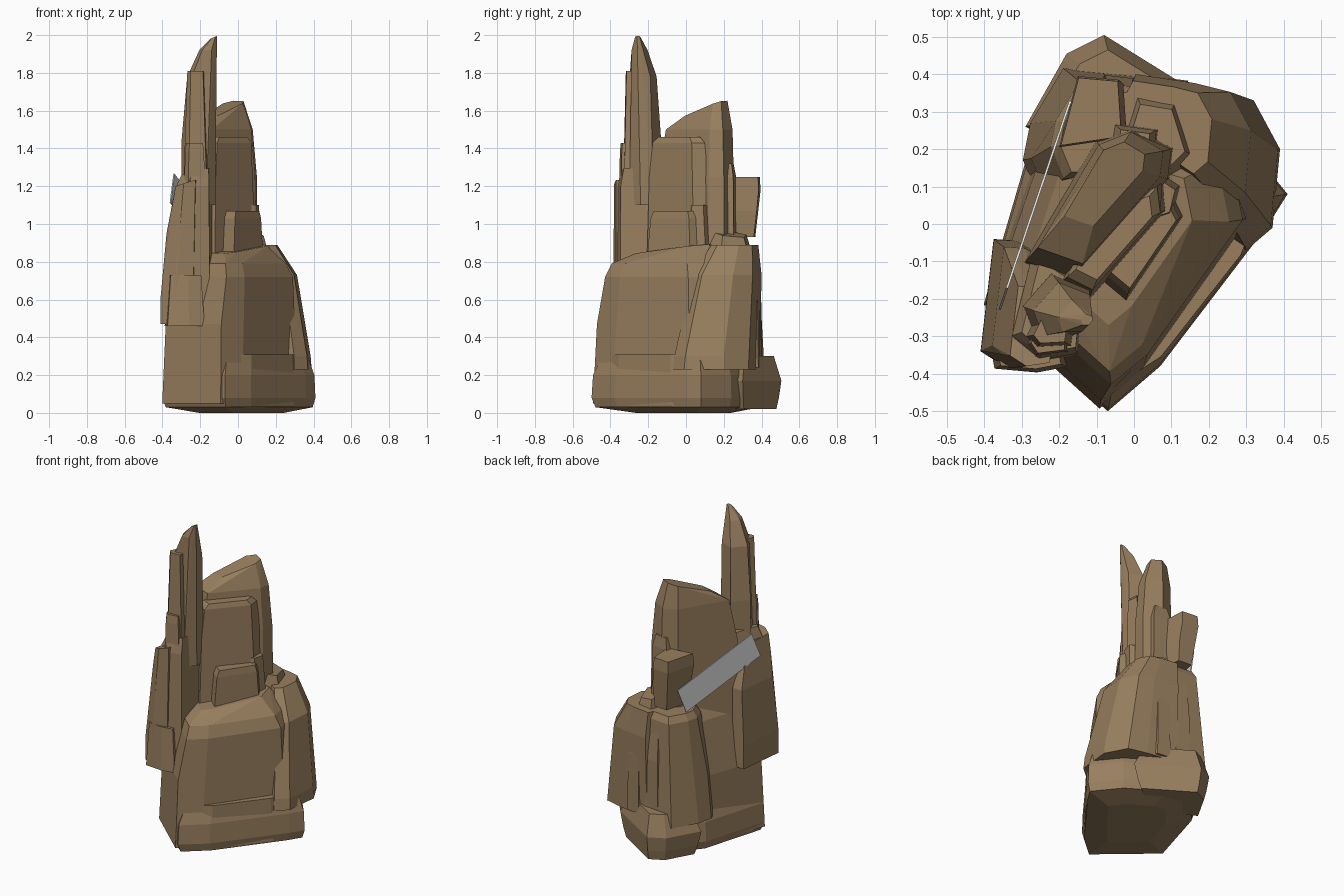
import bpy, bmesh, math
from mathutils import Vector


def material(name, rgb):
    m = bpy.data.materials.new(name)
    m.diffuse_color = (*rgb, 1)
    return m


ROCK = material("brown rock", (0.315, 0.212, 0.114))
GREY = material("plain grey", (0.8, 0.8, 0.8))


def finish(name, bm, mat):
    bmesh.ops.recalc_face_normals(bm, faces=bm.faces)
    me = bpy.data.meshes.new(name)
    bm.to_mesh(me)
    bm.free()
    me.materials.append(mat)
    ob = bpy.data.objects.new(name, me)
    bpy.context.collection.objects.link(ob)
    return ob


def rock(name, foot, levels, tilt=(0, 0)):
    """Hull of a footprint repeated at levels (z, scale, dx, dy); the last level is tilted."""
    cx = sum(p[0] for p in foot) / len(foot)
    cy = sum(p[1] for p in foot) / len(foot)
    bm = bmesh.new()
    for i, lv in enumerate(levels):
        z, s, dx, dy = (tuple(lv) + (0, 0))[:4]
        k = 1 if i == len(levels) - 1 else 0
        for x, y in foot:
            u, v = (x - cx) * s, (y - cy) * s
            bm.verts.new((cx + u + dx, cy + v + dy, z + k * (tilt[0] * u + tilt[1] * v)))
    bmesh.ops.convex_hull(bm, input=bm.verts)
    loose = [v for v in bm.verts if not v.link_faces]
    bmesh.ops.delete(bm, geom=loose, context='VERTS')
    bmesh.ops.dissolve_limit(bm, angle_limit=math.radians(4), verts=bm.verts, edges=bm.edges)
    return finish(name, bm, ROCK)


# Base: plinth, ledge and rear foot
rock("plinth", [(-.40, -.21), (-.07, -.50), (.07, -.38), (.36, 0), (.41, .08), (.28, .24),
                (.05, .38), (-.1, .41), (-.28, .2)],
     [(0, .55), (.03, .96), (.08, 1), (.2, .985), (.28, .91)])
rock("front_ledge", [(-.04, -.43), (.07, -.36), (.29, -.08), (.33, .02), (.15, .03), (-.08, -.33)],
     [(.04, 1.04), (.31, .97)])
rock("rear_foot", [(.08, .41), (-.08, .505), (-.18, .455), (-.29, .26), (0, .1), (.25, .3)],
     [(.02, .84), (.08, .92), (.17, 1), (.3, .76)])

# Large lower body and the overhanging slabs behind it
rock("lower_body", [(-.39, -.21), (-.09, -.48), (.02, -.39), (.31, .02), (.27, .22), (0, .3), (-.25, .2)],
     [(.05, 1.03), (.47, .98), (.54, .92, .015, 0), (.72, .88, .02, 0), (.79, .8, .01, 0),
      (.87, .56, -.01, .02)], (.05, .1))
rock("right_slab", [(.37, -.01), (.39, .2), (.32, .33), (.2, .36), (0, .39), (-.1, .2), (.3, -.07)],
     [(.23, 1), (.3, .97), (.73, .79, -.04, .05), (.89, .54, -.1, .08)])
rock("rear_slab", [(-.3, .17), (-.28, .27), (-.19, .42), (.02, .4), (.1, .2), (-.1, .05), (-.25, .05)],
     [(.22, .98), (.5, .9, .01, 0), (.85, .7, .03, .02), (.89, .6, .04, .02)])
for i, (bx, by, top) in enumerate([(-.04, .34, .84), (.1, .33, .8)]):
    rock(f"rear_buttress_{i + 1}", [(bx - .06, by), (bx - .04, by + .06), (bx + .04, by + .05), (bx + .06, by - .02)],
         [(.24, 1.1), (.6, .95), (top, .75, 0, -.02)])

# Left wall of the outcrop, hanging over the base
rock("outer_wall", [(-.41, -.34), (-.34, -.385), (-.24, -.37), (-.2, -.1), (-.31, -.045), (-.375, -.04)],
     [(.47, 1), (.62, .99), (.95, .88, .02, 0), (1.09, .72, .034, -.045), (1.21, .62, .042, -.06)], (.3, -.1))
rock("inner_wall", [(-.33, -.3), (-.26, -.37), (-.15, -.35), (-.13, -.15), (-.27, -.06)],
     [(.47, 1), (1.2, .96), (1.28, .8, .01, 0)], (.25, 0))
rock("wall_toe", [(-.385, -.3), (-.37, -.385), (-.26, -.395), (-.18, -.38), (-.2, -.25)],
     [(.46, 1.03), (.73, .85)])

# Tall spire and its front flakes
rock("spire", [(-.3, -.22), (-.27, -.3), (-.17, -.3), (-.12, -.24), (-.12, -.17), (-.22, -.13)],
     [(1.1, 1), (1.45, .98), (1.78, .84, .015, -.01), (1.92, .5, .045, -.025), (1.99, .17, .075, -.03)],
     (.4, 0))
rock("spire_flake", [(-.285, -.3), (-.26, -.33), (-.17, -.325), (-.16, -.26), (-.25, -.23)],
     [(1.15, 1.1), (1.5, 1), (1.81, .72)])
rock("spire_step", [(-.28, -.32), (-.26, -.35), (-.18, -.34), (-.18, -.27), (-.26, -.26)],
     [(1.1, 1.15), (1.38, 1), (1.43, .88)])

# Central fin
rock("main_fin", [(-.29, -.1), (-.15, -.15), (.09, .12), (.1, .2), (0, .26), (-.1, .22)],
     [(.7, 1.04), (1.25, 1), (1.5, .86, 0, .01), (1.62, .55, 0, .035)], (.15, .3))
rock("fin_face", [(-.2, -.16), (-.12, -.2), (.09, .04), (.08, .12), (-.1, .05)],
     [(.75, 1.05), (1.25, .97), (1.43, .86), (1.46, .7)])
rock("fin_rear_flake", [(-.06, .2), (.05, .17), (.06, .25), (-.05, .265)],
     [(.8, 1.1), (1.25, 1), (1.32, .7)])

# Smaller blocks standing on the shoulder
rock("ledge_block", [(-.08, -.15), (-.02, -.2), (.13, .02), (.1, .08), (.02, .05)],
     [(.8, 1.05), (1.03, .92), (1.07, .82)])
rock("ledge_shard", [(.04, 0), (.1, .02), (.12, .1), (.06, .14)], [(.85, 1.1), (1.1, .75)])
rock("shoulder_block", [(.04, .05), (.17, .18), (.12, .34), (0, .36), (-.05, .2)],
     [(.8, 1.03), (.95, .7)], (-.2, -.15))
rock("rear_block", [(-.2, .205), (-.15, .395), (-.04, .385), (-.03, .23)],
     [(.93, .8, .02, -.01), (1.07, .87, .02, 0), (1.18, 1), (1.25, .95)])

# Thin grey plank leaning across the back left
a, b = Vector((-.349, -.2, 1.19)), Vector((-.18, .3, .977))
along = (b - a).normalized()
flat = Vector((along.y, -along.x, 0)).normalized()
up = flat.cross(along).normalized()
bm = bmesh.new()
for p in (a, b):
    for w in (-1, 1):
        for t in (-1, 1):
            bm.verts.new(p + up * w * .082 + flat * t * .003)
bmesh.ops.convex_hull(bm, input=bm.verts)
finish("leaning_plank", bm, GREY)
